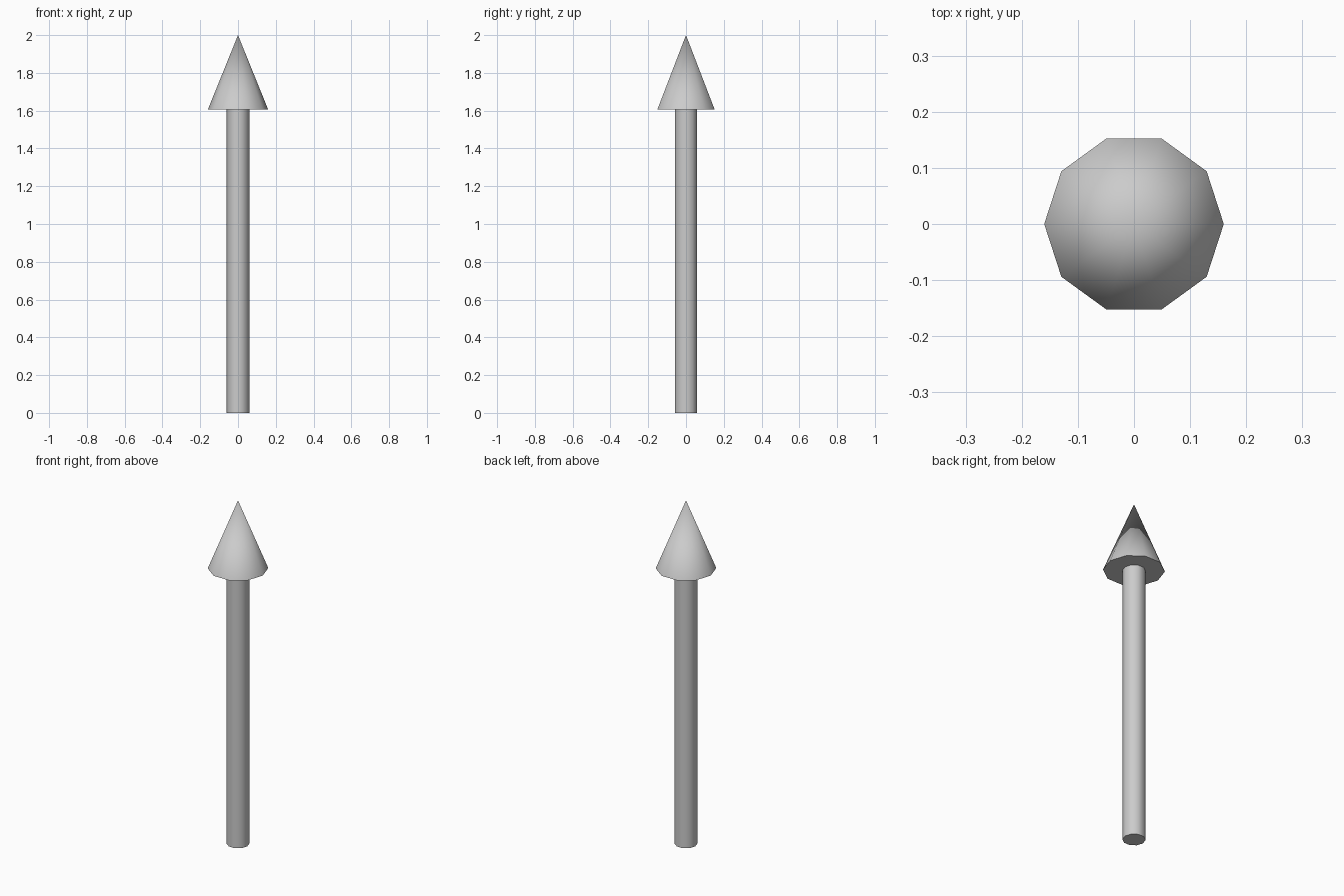
import bpy
from math import cos, sin, pi, radians

if "Cube" in bpy.data.objects:
    bpy.data.objects.remove(bpy.data.objects["Cube"])

SIDES = 10


def ring(radius, z):
    # Ten-sided ring with a corner on the x axis
    return [(radius * cos(2 * pi * i / SIDES), radius * sin(2 * pi * i / SIDES), z)
            for i in range(SIDES)]


def make_part(name, verts, faces):
    mesh = bpy.data.meshes.new(name)
    mesh.from_pydata(verts, [], faces)
    mesh.update()
    obj = bpy.data.objects.new(name, mesh)
    bpy.context.collection.objects.link(obj)
    bpy.ops.object.select_all(action='DESELECT')
    obj.select_set(True)
    bpy.context.view_layer.objects.active = obj
    bpy.ops.object.shade_smooth_by_angle(angle=radians(40))
    return obj


base_cap = tuple(reversed(range(SIDES)))
nxt = [(i + 1) % SIDES for i in range(SIDES)]

# Shaft: closed prism from the ground to the head
make_part("arrow_shaft", ring(0.06, 0) + ring(0.06, 1.6),
          [base_cap, tuple(range(SIDES, 2 * SIDES))]
          + [(i, nxt[i], nxt[i] + SIDES, i + SIDES) for i in range(SIDES)])

# Head: closed cone ending in a point
make_part("arrow_head", ring(0.16, 1.605) + [(0, 0, 2.0)],
          [base_cap] + [(i, nxt[i], SIDES) for i in range(SIDES)])

# The shaft top reaches slightly into the head
for v in bpy.data.objects["arrow_shaft"].data.vertices:
    if v.co.z > 1:
        v.co.z = 1.605
